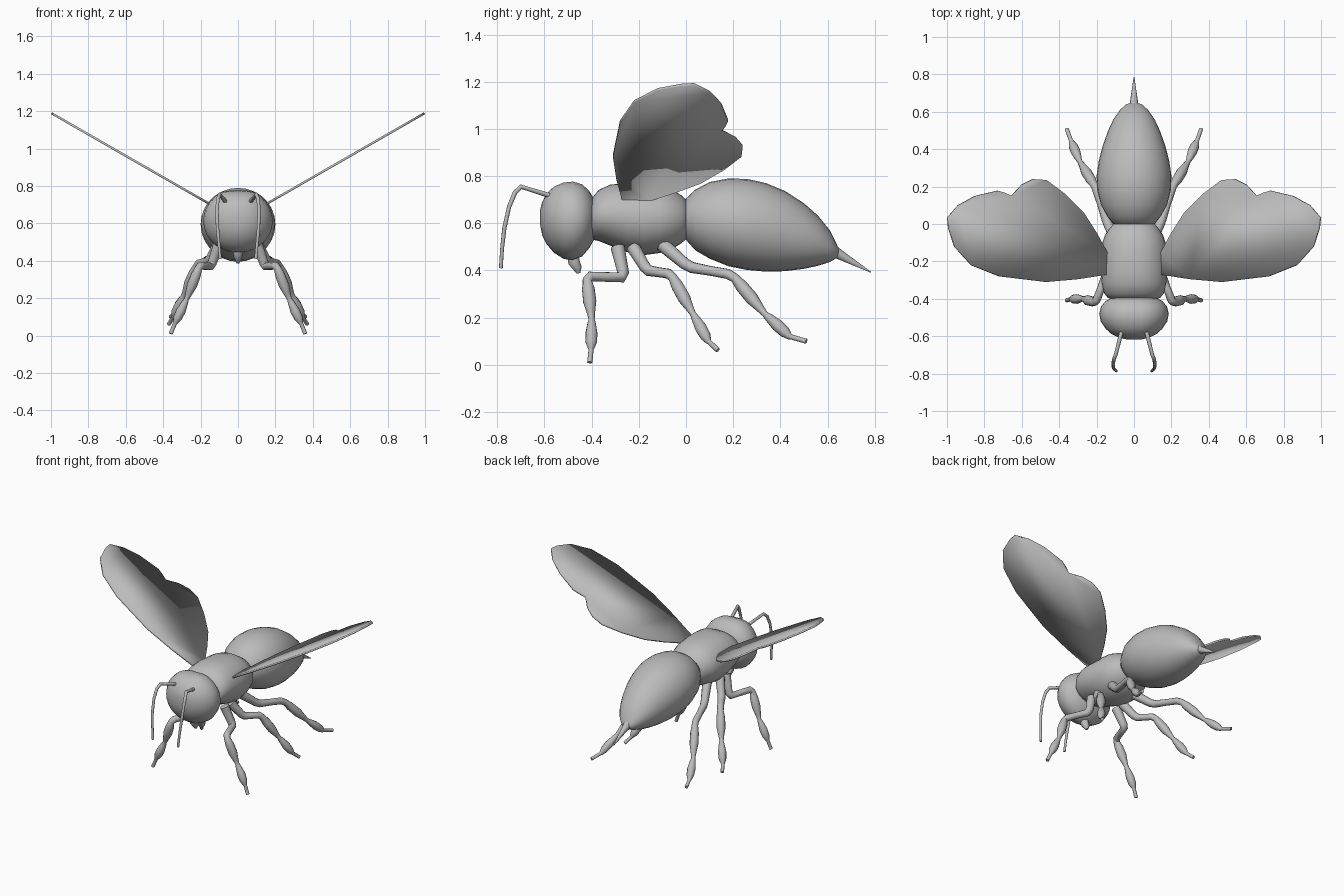
import bpy, bmesh
from math import cos, sin, pi, exp

cube = bpy.data.objects.get("Cube")
if cube:
    bpy.data.objects.remove(cube)

GREY = (0.5, 0.5, 0.5, 1)
grey = bpy.data.materials.new("plain grey")
grey.use_nodes = True
grey.diffuse_color = GREY
grey.node_tree.nodes["Principled BSDF"].inputs["Base Color"].default_value = GREY


def finish(obj, angle=0.9):
    obj.data.materials.append(grey)
    bpy.ops.object.select_all(action="DESELECT")
    bpy.context.view_layer.objects.active = obj
    obj.select_set(True)
    if obj.type == "CURVE":
        bpy.ops.object.convert(target="MESH")
    bpy.ops.object.shade_smooth_by_angle(angle=angle)


def mesh_object(name, bm):
    bmesh.ops.recalc_face_normals(bm, faces=bm.faces)
    mesh = bpy.data.meshes.new(name)
    bm.to_mesh(mesh)
    bm.free()
    obj = bpy.data.objects.new(name, mesh)
    bpy.context.collection.objects.link(obj)
    return obj


def loft(name, sections, dent=0.0, sides=28):
    """Body along y from sections of (y, bottom, top, half width)."""
    bm = bmesh.new()
    rings = []
    for y, low, high, width in sections:
        ring = []
        for i in range(sides):
            a = 2 * pi * i / sides
            x, z = width * cos(a), sin(a) * (high - low) / 2
            if z > 0:
                z *= 1 - dent * exp(-(x / 0.05) ** 2)
            ring.append(bm.verts.new((x, y, (low + high) / 2 + z)))
        rings.append(ring)
    for a, b in zip(rings, rings[1:]):
        for i in range(sides):
            j = (i + 1) % sides
            bm.faces.new((a[i], a[j], b[j], b[i]))
    bm.faces.new(rings[0])
    bm.faces.new(rings[-1])
    finish(mesh_object(name, bm), 1.2)


def tube(name, points, side=1):
    """Limb through points of (x, y, z, radius)."""
    curve = bpy.data.curves.new(name, "CURVE")
    curve.dimensions = "3D"
    curve.bevel_depth = 1
    curve.bevel_resolution = 3
    curve.use_fill_caps = True
    spline = curve.splines.new("POLY")
    spline.points.add(len(points) - 1)
    for p, (x, y, z, r) in zip(spline.points, points):
        p.co = (x * side, y, z, 1)
        p.radius = r
    obj = bpy.data.objects.new(name, curve)
    bpy.context.collection.objects.link(obj)
    finish(obj)


def leg(name, joints, side):
    """Thin hip, thigh, then two swollen segments and a slim foot."""
    hip, bend, knee, ankle, toe, tip = joints

    def at(a, b, t, r):
        return tuple(p + (q - p) * t for p, q in zip(a, b)) + (r,)
    tube(name, [
        at(hip, bend, 0, .030), at(hip, bend, .85, .025),
        at(bend, knee, .08, .024), at(bend, knee, .5, .021),
        at(bend, knee, .9, .022), at(knee, ankle, .08, .020),
        at(knee, ankle, .3, .027), at(knee, ankle, .6, .028),
        at(knee, ankle, .85, .018), at(knee, ankle, 1, .013),
        at(ankle, toe, .15, .018), at(ankle, toe, .5, .026),
        at(ankle, toe, .8, .024), at(ankle, toe, 1, .014),
        at(toe, tip, .1, .011), at(toe, tip, 1, .011)], side)


# Body
loft("head", [
    (-.618, .59, .66, .035), (-.61, .55, .695, .075), (-.59, .51, .735, .118),
    (-.56, .475, .765, .152), (-.52, .45, .783, .178), (-.48, .442, .787, .186),
    (-.44, .46, .775, .176), (-.41, .495, .745, .15), (-.39, .53, .71, .11),
    (-.38, .58, .66, .05)], dent=.07)
loft("thorax", [
    (-.41, .56, .68, .10), (-.395, .53, .715, .14), (-.37, .525, .745, .16),
    (-.32, .505, .768, .172), (-.25, .478, .775, .178), (-.18, .465, .772, .178),
    (-.11, .474, .765, .172), (-.06, .49, .748, .156), (-.02, .515, .722, .128),
    (.01, .54, .695, .10)], dent=.03)
loft("abdomen", [
    (-.015, .56, .67, .08), (0, .53, .705, .11), (.04, .485, .743, .142),
    (.1, .45, .775, .176), (.18, .418, .79, .197), (.26, .402, .788, .2),
    (.34, .395, .77, .188), (.42, .397, .737, .167), (.5, .407, .685, .138),
    (.56, .42, .632, .11), (.61, .436, .57, .075), (.64, .453, .51, .042),
    (.65, .468, .485, .012)])
tube("stinger", [(0, .61, .49, .034), (0, .65, .468, .022), (0, .785, .392, .002)])
tube("mouthpart", [(0, -.48, .47, .026), (0, -.475, .435, .026),
                   (0, -.46, .41, .02), (0, -.455, .388, .008)])

# Joints of the legs on the left side
LEGS = {
    "front_leg": [(.10, -.29, .50), (.145, -.262, .37), (.205, -.42, .375),
                  (.275, -.40, .195), (.335, -.402, .07), (.36, -.408, .01)],
    "middle_leg": [(.10, -.225, .50), (.155, -.165, .40), (.215, -.065, .385),
                   (.29, .03, .215), (.345, .095, .1), (.37, .135, .062)],
    "hind_leg": [(.09, -.10, .51), (.145, .01, .415), (.205, .195, .382),
                 (.29, .335, .215), (.335, .44, .12), (.36, .51, .10)],
}
WING = [(.14, -.27), (.30, -.295), (.47, -.31), (.72, -.28), (.87, -.22),
        (.96, -.12), (.992, -.02), (.997, .035), (.94, .10), (.85, .15),
        (.73, .178), (.695, .168), (.655, .15), (.60, .21), (.54, .24),
        (.47, .235), (.37, .16), (.27, .06), (.20, -.05), (.14, -.16)]

for label, side in (("left", 1), ("right", -1)):
    for name, joints in LEGS.items():
        leg(f"{label}_{name}", joints, side)

    # Antenna, bent forward and drooping
    tube(f"{label}_antenna", [
        (.065, -.57, .715, .011), (.098, -.70, .755, .010),
        (.108, -.725, .73, .010), (.112, -.75, .67, .009),
        (.11, -.77, .58, .009), (.102, -.78, .49, .008),
        (.095, -.785, .41, .008)], side)

    # Raised thin wing
    bm = bmesh.new()
    bm.faces.new([bm.verts.new((x * side, y, .617 + .574 * x)) for x, y in WING])
    wing = mesh_object(f"{label}_wing", bm)
    plate = wing.modifiers.new("thickness", "SOLIDIFY")
    plate.thickness = .012
    plate.offset = 0
    finish(wing, .6)
